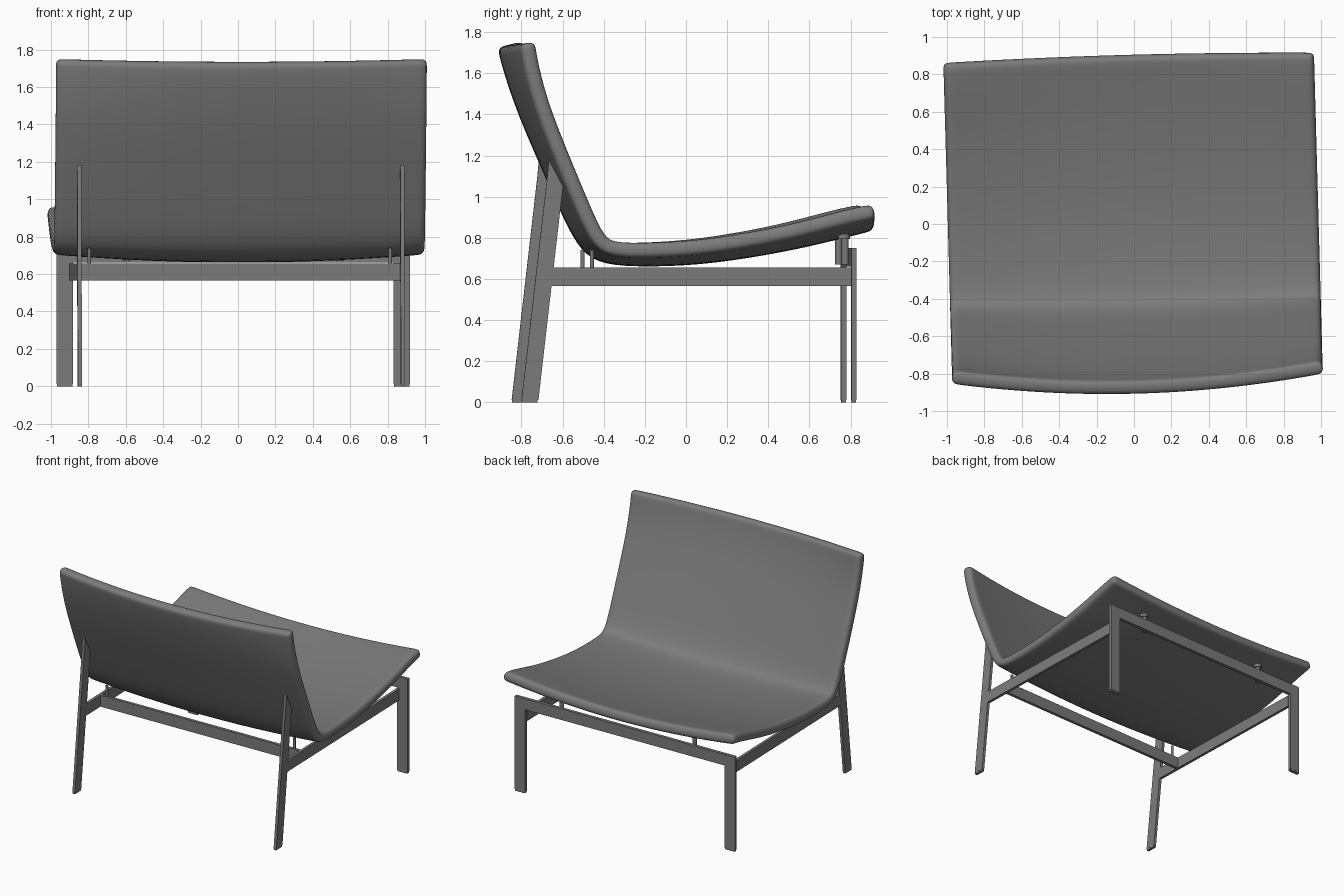
import bpy, bmesh, math
from mathutils import Matrix, Vector

if "Cube" in bpy.data.objects:
    bpy.data.objects.remove(bpy.data.objects["Cube"])

# The whole chair is turned slightly about the vertical
TURN = Matrix.Translation((-0.004, 0, 0)) @ Matrix.Rotation(0.0277, 4, "Z")

grey = bpy.data.materials.new("mid grey")
grey.use_nodes = True
grey.diffuse_color = (0.2, 0.2, 0.2, 1)
grey.node_tree.nodes["Principled BSDF"].inputs["Base Color"].default_value = grey.diffuse_color


def finish(name, bm):
    bmesh.ops.recalc_face_normals(bm, faces=bm.faces)
    bm.transform(TURN)
    mesh = bpy.data.meshes.new(name)
    bm.to_mesh(mesh)
    bm.free()
    mesh.materials.append(grey)
    obj = bpy.data.objects.new(name, mesh)
    bpy.context.collection.objects.link(obj)
    return obj


def smooth(obj, angle=40):
    bpy.ops.object.select_all(action="DESELECT")
    obj.select_set(True)
    bpy.context.view_layer.objects.active = obj
    bpy.ops.object.shade_smooth_by_angle(angle=math.radians(angle))


def box(name, x, y, z):
    """Box from (low, high) pairs."""
    bm = bmesh.new()
    bmesh.ops.create_cube(bm, size=1)
    for v in bm.verts:
        v.co = [r[0] if c < 0 else r[1] for c, r in zip(v.co, (x, y, z))]
    return finish(name, bm)


def rod(name, x, y, z, radius):
    bm = bmesh.new()
    bmesh.ops.create_cone(bm, cap_ends=True, segments=16, radius1=radius, radius2=radius,
                          depth=z[1] - z[0],
                          matrix=Matrix.Translation((x, y, sum(z) / 2)))
    smooth(finish(name, bm))


def blade(name, x, thick, outline):
    """Flat plate standing in the y-z plane."""
    bm = bmesh.new()
    face = bm.faces.new([bm.verts.new((x - thick / 2, y, z)) for y, z in outline])
    out = bmesh.ops.extrude_face_region(bm, geom=[face])["geom"]
    bmesh.ops.translate(bm, vec=(thick, 0, 0),
                        verts=[g for g in out if isinstance(g, bmesh.types.BMVert)])
    return finish(name, bm)


# Padded shell: centre line (y, z) with the amount its sides curl inward
profile = [(0.905, 0.872, 0.06), (0.86, 0.86, 0.065), (0.75, 0.832, 0.07),
           (0.5, 0.772, 0.06), (0.2, 0.722, 0.055), (0, 0.702, 0.05),
           (-0.2, 0.696, 0.045), (-0.39, 0.703, 0.04), (-0.48, 0.755, 0.04),
           (-0.56, 0.91, 0.045), (-0.665, 1.15, 0.05), (-0.78, 1.41, 0.06),
           (-0.845, 1.6, 0.075), (-0.87, 1.69, 0.085), (-0.878, 1.735, 0.085)]
half = 0.993
columns = [-1, -0.95, -0.8, -0.55, -0.28, 0, 0.28, 0.55, 0.8, 0.95, 1]
bm = bmesh.new()
rows = []
for i, (y, z, curl) in enumerate(profile):
    a, b = profile[max(i - 1, 0)], profile[min(i + 1, len(profile) - 1)]
    along = Vector((0, b[0] - a[0], b[1] - a[1])).normalized()
    inward = Vector((0, along.z, -along.y))
    rows.append([bm.verts.new(Vector((u * half, y, z)) + inward * curl * u * u)
                 for u in columns])
for r0, r1 in zip(rows, rows[1:]):
    for j in range(len(columns) - 1):
        bm.faces.new((r0[j], r0[j + 1], r1[j + 1], r1[j]))
shell = finish("seat_shell", bm)
solid = shell.modifiers.new("padding", "SOLIDIFY")
solid.thickness, solid.offset = 0.076, 0
sub = shell.modifiers.new("soft", "SUBSURF")
sub.levels = sub.render_levels = 2
shell.data.shade_smooth()

# Frame sides, mirrored left and right
for side, s in (("left", 1), ("right", -1)):
    x = s * 0.864
    lean = 0.115
    edge = lambda foot, z: (foot + lean * z, z)
    blade(side + "_rear_leg", x, 0.022,
          [edge(-0.825, 0.012), edge(-0.743, 0.012), edge(-0.743, 1.05),
           edge(-0.827, 1.18), edge(-0.825, 1.1)])
    box(side + "_rear_foot_pad", (x - 0.01, x + 0.01), (-0.822, -0.745), (0, 0.014))
    box(side + "_side_rail", (x - 0.011, x + 0.011), (-0.7, 0.78), (0.565, 0.655))
    box(side + "_front_leg", sorted((s * 0.857, s * 0.945)), (0.778, 0.803), (0.012, 0.75))
    box(side + "_front_foot_pad", sorted((s * 0.86, s * 0.942)), (0.78, 0.801), (0, 0.014))
    rod(side + "_rear_post", s * 0.805, -0.48, (0.64, 0.74), 0.01)
    rod(side + "_front_post", s * 0.57, 0.758, (0.67, 0.83), 0.017)
    rod(side + "_front_post_pad", s * 0.57, 0.752, (0.795, 0.82), 0.03)

# Cross bars
box("front_beam", (-0.86, 0.86), (0.778, 0.803), (0.662, 0.75))
box("rear_cross_bar", (-0.86, 0.86), (-0.492, -0.468), (0.565, 0.655))
